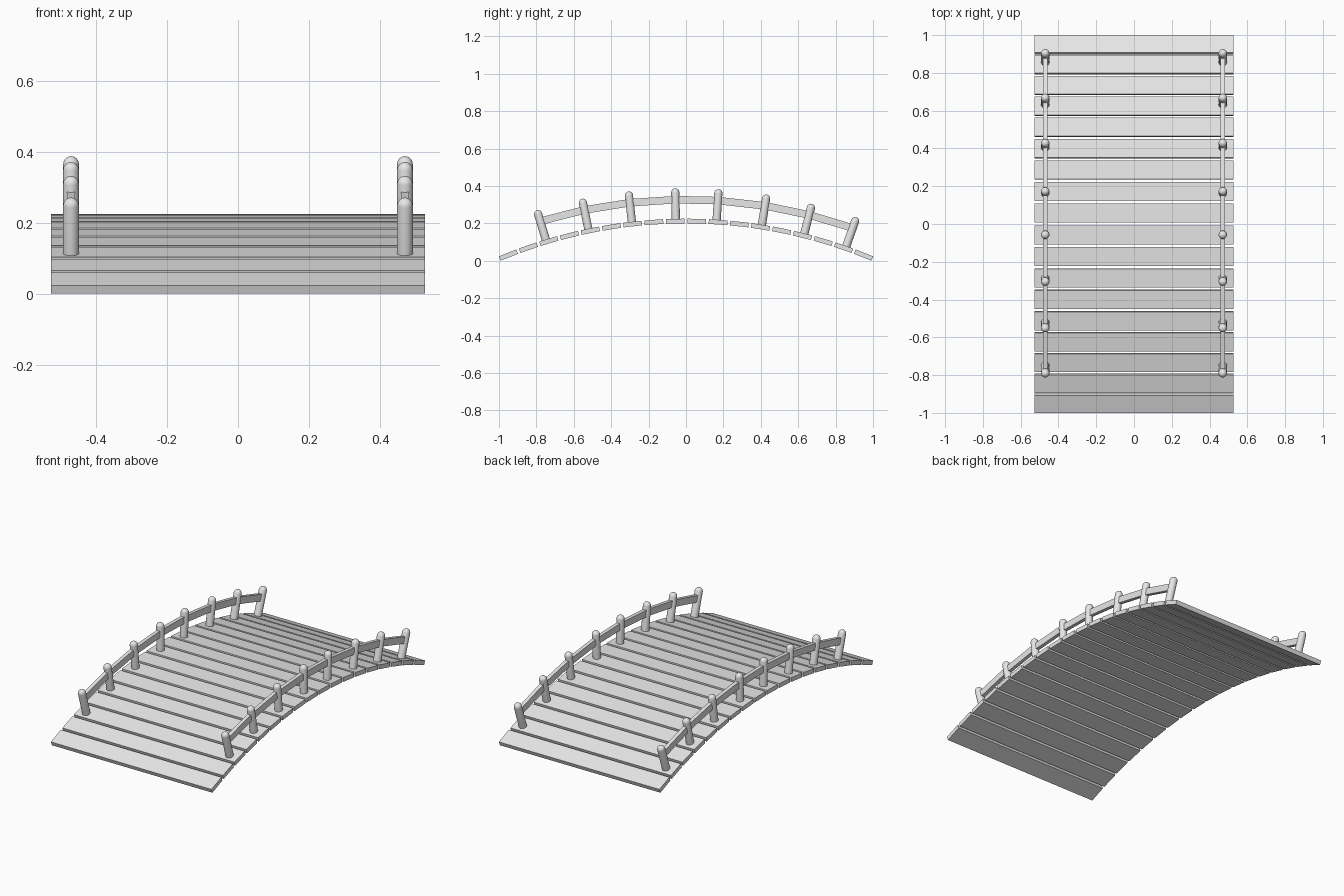
import bpy, bmesh
from math import sin, cos, pi, asin
from mathutils import Matrix, Vector

cube = bpy.data.objects.get("Cube")
if cube:
    bpy.data.objects.remove(cube, do_unlink=True)

# One flat grey for the whole bridge
grey = bpy.data.materials.new("light grey")
grey.use_nodes = True
grey.diffuse_color = (0.8, 0.8, 0.8, 1)
grey.node_tree.nodes["Principled BSDF"].inputs["Base Color"].default_value = (0.8, 0.8, 0.8, 1)

RADIUS, CROWN = 2.572, 0.2125       # arc through the middle of the planks
THICK, PLANK, GAP, COUNT = 0.025, 0.1, 0.0144, 18
PITCH = (PLANK + GAP) / RADIUS


def on_arc(angle, height=0.0):
    """Point at an angle along the bridge, raised along the arc's normal."""
    r = RADIUS + height
    return Vector((0, r * sin(angle), CROWN - RADIUS + r * cos(angle)))


def add_object(name, bm, smooth=False):
    bmesh.ops.recalc_face_normals(bm, faces=bm.faces)
    mesh = bpy.data.meshes.new(name)
    bm.to_mesh(mesh)
    bm.free()
    mesh.materials.append(grey)
    obj = bpy.data.objects.new(name, mesh)
    bpy.context.collection.objects.link(obj)
    if smooth:
        bpy.ops.object.select_all(action='DESELECT')
        obj.select_set(True)
        bpy.context.view_layer.objects.active = obj
        bpy.ops.object.shade_smooth_by_angle()
    return obj


# Deck planks, each tilted to follow the arc
for i in range(COUNT):
    a = (i - (COUNT - 1) / 2) * PITCH
    bm = bmesh.new()
    bmesh.ops.create_cube(bm, size=1, matrix=Matrix.Diagonal((1.053, PLANK, THICK, 1)))
    plank = add_object(f"plank_{i + 1}", bm)
    plank.location = on_arc(a)
    plank.rotation_euler.x = -a

# Round-topped posts and the faceted rail through them, on both sides
POST_Y = (-0.746, -0.52, -0.288, -0.054, 0.163, 0.404, 0.63, 0.853)
POST_R, POST_H, RAIL_H = 0.022, 0.15, 0.115
angles = [asin(y / RADIUS) for y in POST_Y]

for side, x in (("left", 0.47), ("right", -0.47)):
    for i, a in enumerate(angles):
        bm = bmesh.new()
        profile = [(0, 0), (POST_R, 0)]
        profile += [(POST_R * cos(t * pi / 12), POST_H + POST_R * sin(t * pi / 12)) for t in range(7)]
        verts = [bm.verts.new((r, 0, z)) for r, z in profile]
        edges = [bm.edges.new(pair) for pair in zip(verts, verts[1:])]
        bmesh.ops.spin(bm, geom=verts + edges, axis=(0, 0, 1), cent=(0, 0, 0),
                       angle=2 * pi, steps=24)
        bmesh.ops.remove_doubles(bm, verts=bm.verts, dist=0.0001)
        post = add_object(f"{side}_post_{i + 1}", bm, smooth=True)
        post.location = on_arc(a, 0.004) + Vector((x, 0, 0))
        post.rotation_euler.x = -a

    bm = bmesh.new()
    rings = []
    for a in angles:
        corners = ((-1, -1), (1, -1), (1, 1), (-1, 1))
        rings.append([bm.verts.new(on_arc(a, RAIL_H + 0.02 * v) + Vector((x + 0.011 * u, 0, 0)))
                      for u, v in corners])
    for r, s in zip(rings, rings[1:]):
        for k in range(4):
            n = (k + 1) % 4
            bm.faces.new((r[k], r[n], s[n], s[k]))
    bm.faces.new(rings[0])
    bm.faces.new(rings[-1])
    add_object(f"{side}_rail", bm)
